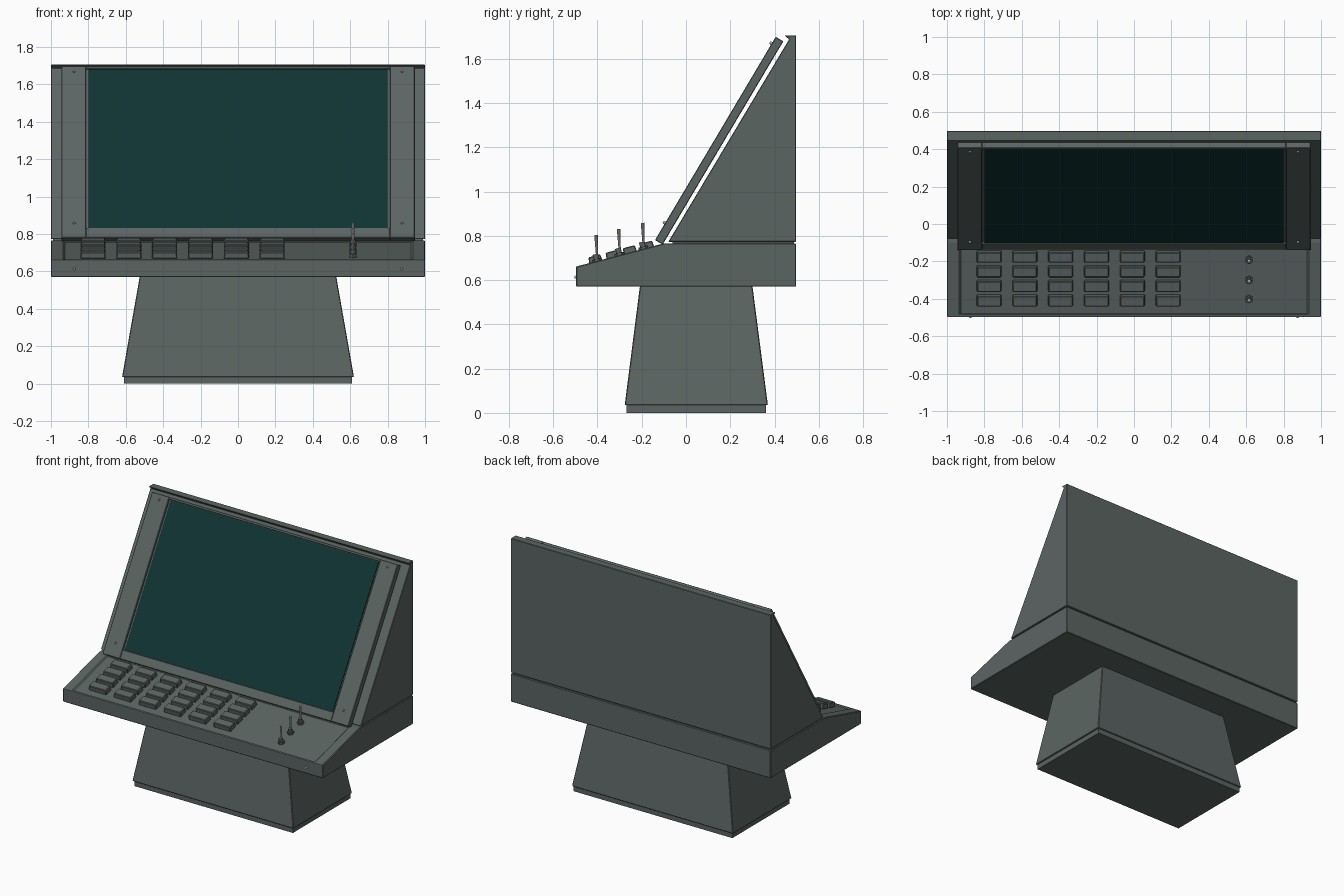
import bpy, bmesh, math
from mathutils import Vector, Matrix

if "Cube" in bpy.data.objects:
    bpy.data.objects.remove(bpy.data.objects["Cube"])


def material(name, color):
    m = bpy.data.materials.new(name)
    m.diffuse_color = (*color, 1)
    m.use_nodes = True
    m.node_tree.nodes["Principled BSDF"].inputs["Base Color"].default_value = m.diffuse_color
    return m


BODY = material("grey green paint", (0.105, 0.130, 0.124))
SCREEN = material("dark teal glass", (0.005, 0.034, 0.034))
METAL = material("bright metal", (0.50, 0.50, 0.48))


def finish(name, bm, mat, matrix=None, bevel=0.0):
    bmesh.ops.recalc_face_normals(bm, faces=bm.faces)
    me = bpy.data.meshes.new(name)
    bm.to_mesh(me)
    bm.free()
    ob = bpy.data.objects.new(name, me)
    bpy.context.collection.objects.link(ob)
    me.materials.append(mat)
    if matrix:
        ob.matrix_world = matrix
    if bevel:
        mod = ob.modifiers.new("edge", 'BEVEL')
        mod.width, mod.segments = bevel, 1
        mod.limit_method, mod.angle_limit = 'ANGLE', math.radians(30)
    return ob


def box(name, x, y, z, mat, matrix=None, bevel=0.0, taper=(1, 1)):
    """Box from (min, max) ranges; taper scales the top face about its centre."""
    bm = bmesh.new()
    bmesh.ops.create_cube(bm, size=1)
    c = Vector((sum(x), sum(y), sum(z))) / 2
    for v in bm.verts:
        t = taper if v.co.z > 0 else (1, 1)
        v.co = Vector((v.co.x * (x[1] - x[0]) * t[0],
                       v.co.y * (y[1] - y[0]) * t[1],
                       v.co.z * (z[1] - z[0]))) + c
    return finish(name, bm, mat, matrix, bevel)


def prism(profile, half):
    """Closed y-z profile extruded across x."""
    bm = bmesh.new()
    a, b = ([bm.verts.new((s * half, y, z)) for y, z in profile] for s in (-1, 1))
    bm.faces.new(a)
    bm.faces.new(b[::-1])
    n = len(profile)
    for i in range(n):
        j = (i + 1) % n
        bm.faces.new((a[j], a[i], b[i], b[j]))
    bmesh.ops.recalc_face_normals(bm, faces=bm.faces)
    return bm


def cylinder(name, radius, z0, z1, mat, matrix, sides=12, top=None):
    bm = bmesh.new()
    bmesh.ops.create_cone(bm, cap_ends=True, segments=sides, radius1=radius,
                          radius2=radius if top is None else top, depth=z1 - z0,
                          matrix=Matrix.Translation((0, 0, (z0 + z1) / 2)))
    ob = finish(name, bm, mat, matrix)
    bpy.context.view_layer.objects.active = ob
    ob.select_set(True)
    bpy.ops.object.shade_smooth_by_angle(angle=math.radians(35))
    ob.select_set(False)
    return ob


# Pedestal
box("plinth", (-0.61, 0.61), (-0.268, 0.362), (0, 0.037), BODY)
bm = bmesh.new()
low = [bm.verts.new((x, y, 0.035)) for x, y in
       ((-0.62, -0.277), (0.62, -0.277), (0.62, 0.37), (-0.62, 0.37))]
high = [bm.verts.new((x, y, 0.575)) for x, y in
        ((-0.525, -0.208), (0.525, -0.208), (0.525, 0.30), (-0.525, 0.30))]
bm.faces.new(low)
bm.faces.new(high)
for i in range(4):
    j = (i + 1) % 4
    bm.faces.new((low[i], low[j], high[j], high[i]))
finish("pedestal", bm, BODY, bevel=0.004)

# Desk with a sunken sloping control panel
Y0, Z0, Y1, Z1 = -0.497, 0.661, -0.10, 0.766
SLOPE = math.atan2(Z1 - Z0, Y1 - Y0)
UP = Vector((0, -math.sin(SLOPE), math.cos(SLOPE)))
SINK = 0.008


def slope_z(y):
    return Z0 + (y - Y0) * math.tan(SLOPE)


bm = prism([(Y0, 0.57), (Y0, Z0), (Y1, Z1), (0.498, Z1), (0.498, 0.57)], 1.0)
panel = max(bm.faces, key=lambda f: f.normal.dot(UP))
bmesh.ops.inset_individual(bm, faces=[panel], thickness=0.01)
for v in panel.verts:
    v.co.x = math.copysign(0.93, v.co.x)
    v.co.y = -0.484 if v.co.y < -0.3 else -0.108
    v.co.z = slope_z(v.co.y)
sunk = bmesh.ops.extrude_discrete_faces(bm, faces=[panel])["faces"][0]
bmesh.ops.translate(bm, verts=sunk.verts, vec=-UP * SINK)
finish("desk", bm, BODY, bevel=0.004)


def on_panel(x, y):
    base = Vector((x, y, slope_z(y))) - UP * SINK
    return Matrix.Translation(base) @ Matrix.Rotation(SLOPE, 4, 'X')


# Key grid
for col in range(6):
    for row in range(4):
        box("key", (-0.067, 0.067), (-0.031, 0.031), (-0.002, 0.034), BODY,
            on_panel(-0.775 + col * 0.1915, -0.408 + row * 0.078),
            bevel=0.004, taper=(0.96, 0.9))

# Toggle switches
for y in (-0.402, -0.300, -0.192):
    m = on_panel(0.615, y)
    cylinder("switch_collar", 0.022, -0.002, 0.018, BODY, m, 6)
    cylinder("switch_bushing", 0.013, 0.015, 0.04, BODY, m)
    upright = Matrix.Translation(m.translation) @ Matrix.Rotation(math.radians(3), 4, 'X')
    cylinder("switch_lever", 0.005, 0.03, 0.125, METAL, upright, 10, top=0.008)

# Wedge housing with a top lip, over a recessed seam
box("seam", (-0.99, 0.99), (-0.06, 0.488), (0.76, 0.78), BODY)
bm = prism([(-0.080, 0.773), (0.466, 1.688), (0.444, 1.706),
            (0.498, 1.706), (0.498, 0.773)], 1.0)
finish("housing", bm, BODY, bevel=0.003)

# Screen frame floating in front of the housing; local y runs up the slope
TILT = Matrix.Translation((0, -0.140, 0.781)) @ Matrix.Rotation(math.radians(59.3), 4, 'X')
LEN = 1.068
BACK = -0.040
for s in (-1, 1):
    xs = sorted((s * 0.812, s * 0.945))
    box("frame_side", xs, (0, LEN), (BACK, 0), BODY, TILT, bevel=0.003)
box("frame_bottom", (-0.812, 0.812), (0, 0.062), (BACK, -0.001), BODY, TILT, bevel=0.003)
box("frame_top", (-0.812, 0.812), (1.052, LEN), (BACK, -0.001), BODY, TILT, bevel=0.003)
box("screen_tray", (-0.812, 0.812), (0.055, 1.058), (BACK, -0.014), BODY, TILT)
box("screen", (-0.80, 0.80), (0.064, 1.049), (-0.016, -0.007), SCREEN, TILT)

# Screws on the frame and the desk front
for s in (-1, 1):
    for v in (0.09, 1.033):
        cylinder("frame_screw", 0.008, -0.002, 0.010, METAL,
                 TILT @ Matrix.Translation((s * 0.877, v, 0)), top=0.005)
    cylinder("desk_screw", 0.008, -0.002, 0.006, METAL,
             Matrix.Translation((s * 0.875, Y0, 0.613)) @ Matrix.Rotation(math.pi / 2, 4, 'X'),
             top=0.005)
